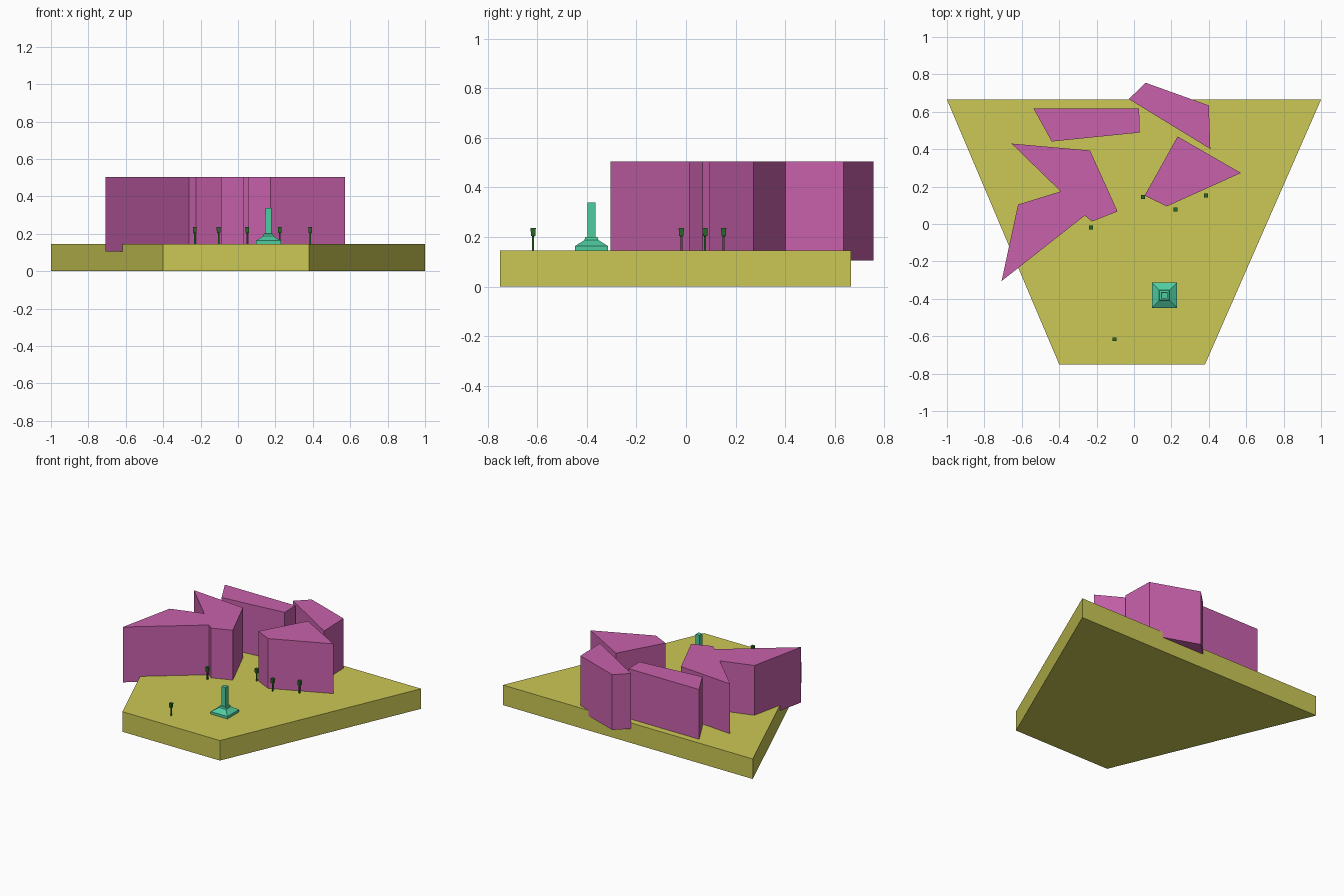
import bpy, bmesh

if "Cube" in bpy.data.objects:
    bpy.data.objects.remove(bpy.data.objects["Cube"])


def material(name, rgb):
    m = bpy.data.materials.new(name)
    m.diffuse_color = (*rgb, 1)
    m.use_nodes = True
    m.node_tree.nodes["Principled BSDF"].inputs["Base Color"].default_value = m.diffuse_color
    return m


def finish(bm, name, mat):
    bmesh.ops.recalc_face_normals(bm, faces=bm.faces)
    me = bpy.data.meshes.new(name)
    bm.to_mesh(me)
    bm.free()
    ob = bpy.data.objects.new(name, me)
    bpy.context.collection.objects.link(ob)
    me.materials.append(mat)
    return ob


def prism(name, outline, z0, z1, mat):
    """Extrude a ground outline from z0 up to z1."""
    bm = bmesh.new()
    face = bm.faces.new([bm.verts.new((x, y, z0)) for x, y in outline])
    ext = bmesh.ops.extrude_face_region(bm, geom=[face], use_keep_orig=True)
    top = [g for g in ext["geom"] if isinstance(g, bmesh.types.BMVert)]
    bmesh.ops.translate(bm, verts=top, vec=(0, 0, z1 - z0))
    return finish(bm, name, mat)


def square_tower(name, cx, cy, profile, mat):
    """Stack square rings given as (half width, height)."""
    bm = bmesh.new()
    rings = [[bm.verts.new((cx + sx * h, cy + sy * h, z))
              for sx, sy in ((-1, -1), (1, -1), (1, 1), (-1, 1))]
             for h, z in profile]
    for a, b in zip(rings, rings[1:]):
        for i in range(4):
            j = (i + 1) % 4
            bm.faces.new((a[i], a[j], b[j], b[i]))
    bm.faces.new(rings[0])
    bm.faces.new(rings[-1])
    return finish(bm, name, mat)


yellow = material("ground_yellow", (0.60, 0.58, 0.09))
pink = material("building_pink", (0.58, 0.12, 0.41))
teal = material("monument_teal", (0.08, 0.60, 0.35))
green = material("tree_green", (0.02, 0.14, 0.02))

# Ground slab
GROUND = 0.145
prism("ground_slab", [(-1, 0.665), (-0.40, -0.75), (0.38, -0.75), (1, 0.665)],
      0, GROUND, yellow)

# Buildings, sunk slightly into the slab
buildings = {
    "building_left": [(-0.655, 0.43), (-0.235, 0.393), (-0.088, 0.067),
                      (-0.225, 0.013), (-0.263, 0.045), (-0.708, -0.305),
                      (-0.62, 0.104), (-0.392, 0.174)],
    "building_back": [(-0.537, 0.617), (0.027, 0.617), (0.031, 0.489), (-0.44, 0.441)],
    "building_back_right": [(-0.028, 0.668), (0.062, 0.755), (0.40, 0.634), (0.408, 0.401)],
    "building_right": [(0.233, 0.468), (0.572, 0.273), (0.175, 0.094), (0.057, 0.152)],
}
for name, outline in buildings.items():
    prism(name, outline, 0.105, 0.505, pink)

# Monument: plinth, sloped foot and shaft
square_tower("monument", 0.162, -0.381,
             [(0.067, GROUND), (0.067, 0.163), (0.028, 0.188), (0.025, 0.200),
              (0.017, 0.201), (0.016, 0.339)], teal)

# Trees: thin trunk with a block crown
for i, (x, y) in enumerate([(0.049, 0.144), (0.223, 0.077), (0.386, 0.152),
                            (-0.231, -0.019), (-0.104, -0.616)], 1):
    square_tower(f"tree_{i}", x, y,
                 [(0.004, GROUND), (0.004, 0.203), (0.009, 0.204), (0.0105, 0.236)], green)
